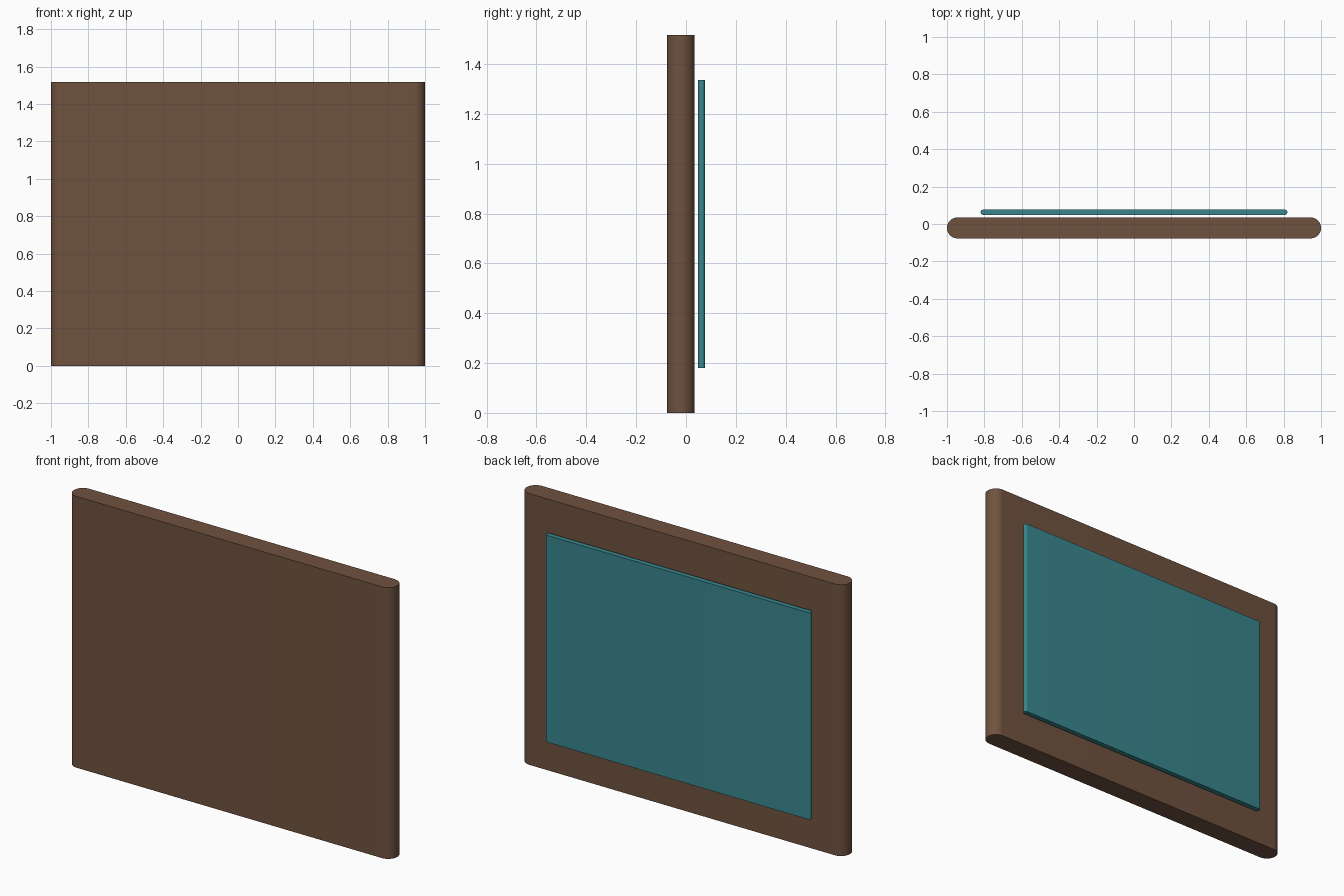
import bpy, bmesh, math

if "Cube" in bpy.data.objects:
    bpy.data.objects.remove(bpy.data.objects["Cube"])


def rounded_panel(name, half_w, y0, y1, z0, z1, color, steps=24):
    """Upright slab whose left and right edges are fully rounded."""
    r, yc = (y1 - y0) / 2, (y0 + y1) / 2
    bm = bmesh.new()
    ring = []
    for side in (1, -1):
        for i in range(steps + 1):
            a = -math.pi / 2 + math.pi * i / steps
            ring.append(bm.verts.new((side * (half_w - r + r * math.cos(a)),
                                      yc + side * r * math.sin(a), z0)))
    base = bm.faces.new(ring)
    top = bmesh.ops.extrude_face_region(bm, geom=[base], use_keep_orig=True)
    verts = [v for v in top["geom"] if isinstance(v, bmesh.types.BMVert)]
    bmesh.ops.translate(bm, verts=verts, vec=(0, 0, z1 - z0))
    bmesh.ops.recalc_face_normals(bm, faces=bm.faces[:])
    mesh = bpy.data.meshes.new(name)
    bm.to_mesh(mesh)
    bm.free()
    mat = bpy.data.materials.new(name + "_color")
    mat.diffuse_color = color
    mat.use_nodes = True
    mat.node_tree.nodes["Principled BSDF"].inputs["Base Color"].default_value = mat.diffuse_color
    mesh.materials.append(mat)
    ob = bpy.data.objects.new(name, mesh)
    bpy.context.collection.objects.link(ob)
    bpy.ops.object.select_all(action='DESELECT')
    ob.select_set(True)
    bpy.context.view_layer.objects.active = ob
    bpy.ops.object.shade_smooth_by_angle(angle=math.radians(30))
    return ob


# Main board
rounded_panel("board", 1.0, -0.077, 0.035, 0.0, 1.516, (0.16, 0.085, 0.05, 1))
# Thin inset sheet floating just behind the board
rounded_panel("back_sheet", 0.82, 0.049, 0.077, 0.18, 1.336, (0.04, 0.24, 0.27, 1))
